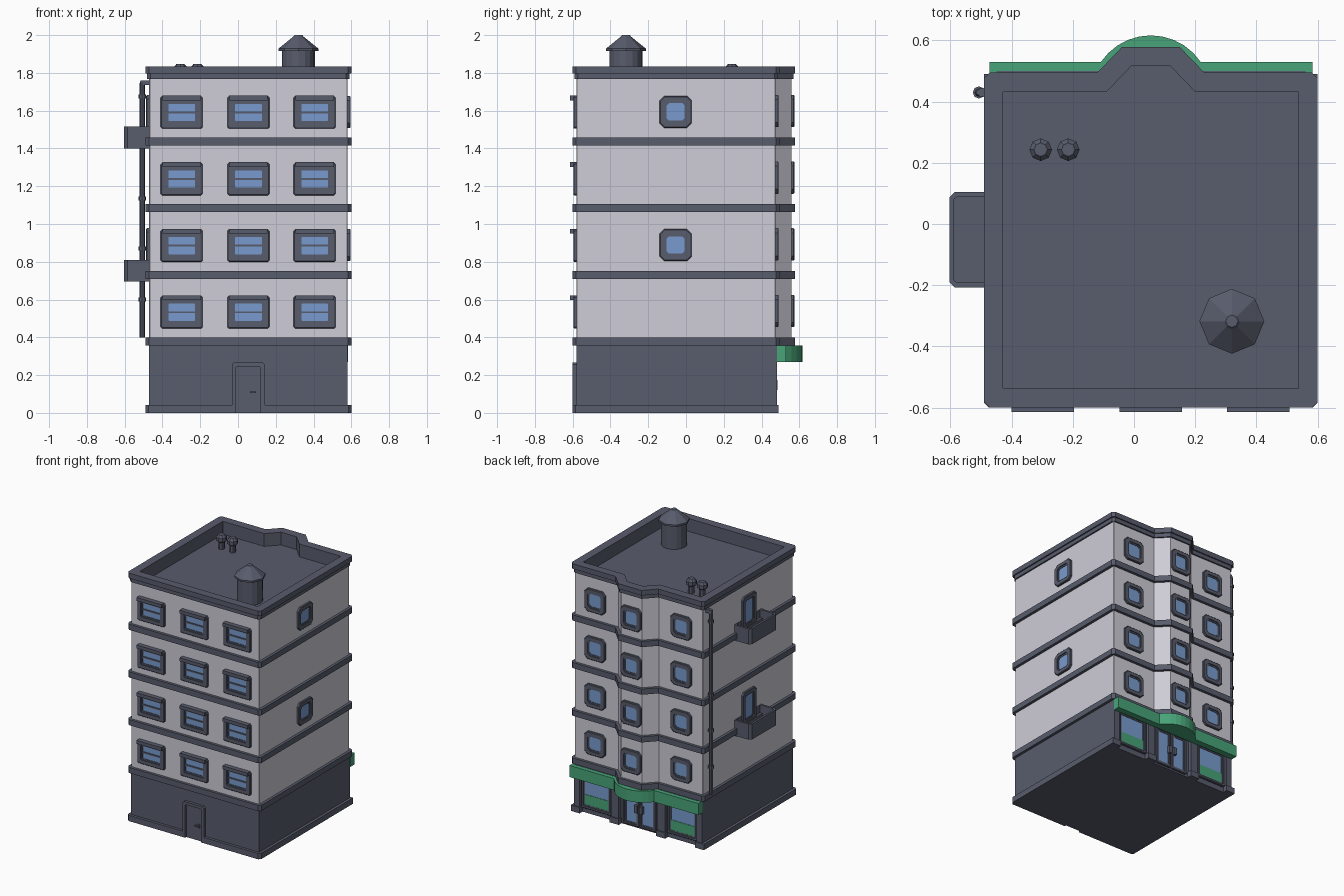
import bpy, bmesh, math
from mathutils import Matrix

if "Cube" in bpy.data.objects:
    bpy.data.objects.remove(bpy.data.objects["Cube"])


def material(name, rgb):
    m = bpy.data.materials.new(name)
    m.diffuse_color = (*rgb, 1)
    m.use_nodes = True
    m.node_tree.nodes["Principled BSDF"].inputs["Base Color"].default_value = m.diffuse_color
    return m


DARK = material("slate trim", (0.098, 0.107, 0.15))
WALL = material("pale plaster", (0.62, 0.61, 0.68))
GLASS = material("blue glass", (0.19, 0.33, 0.62))
GREEN = material("green awning", (0.065, 0.37, 0.19))


def loft(name, loops, mat, start=True, end=True, loc=(0, 0, 0), turn=0):
    """Bridge equal-length point loops, optionally capping both ends."""
    bm = bmesh.new()
    rings = [[bm.verts.new(p) for p in loop] for loop in loops]
    n = len(rings[0])
    for a, b in zip(rings, rings[1:]):
        for i in range(n):
            j = (i + 1) % n
            bm.faces.new((a[i], a[j], b[j], b[i]))
    if start:
        bm.faces.new(rings[0][::-1])
    if end:
        bm.faces.new(rings[-1])
    bmesh.ops.recalc_face_normals(bm, faces=bm.faces)
    me = bpy.data.meshes.new(name)
    bm.to_mesh(me)
    bm.free()
    me.materials.append(mat)
    ob = bpy.data.objects.new(name, me)
    ob.matrix_world = Matrix.Translation(loc) @ Matrix.Rotation(math.radians(turn), 4, 'Z')
    bpy.context.collection.objects.link(ob)
    return ob


def at_z(pts, z):
    return [(x, y, z) for x, y in pts]


def prism(name, pts, z0, z1, mat, **kw):
    return loft(name, [at_z(pts, z0), at_z(pts, z1)], mat, **kw)


def box(name, x0, x1, y0, y1, z0, z1, mat, **kw):
    return prism(name, [(x0, y0), (x1, y0), (x1, y1), (x0, y1)], z0, z1, mat, **kw)


def lathe(name, x, y, profile, n, mat):
    loops = [[(r * math.cos(2 * math.pi * i / n), r * math.sin(2 * math.pi * i / n), z)
              for i in range(n)] for r, z in profile]
    return loft(name, loops, mat, loc=(x, y, 0))


def octagon(w, h, c):
    w, h = w / 2, h / 2
    return [(-w, -h + c), (-w + c, -h), (w - c, -h), (w, -h + c),
            (w, h - c), (w - c, h), (-w + c, h), (-w, h - c)]


def panel_loop(w, h, c, y):
    return [(x, y, z) for x, z in octagon(w, h, c)]


def outline(d, bay=True, c=0.018):
    """Floor plan grown by d, with clipped corners and the rear bay."""
    l, r, f, b = -0.47 - d, 0.58 + d, -0.58 - d, 0.475 + d
    k = d * 0.5
    rear = [(0.22 + k, b), (0.14 + k, b + 0.083), (-0.03 - k, b + 0.083), (-0.11 - k, b)]
    return ([(l, f + c), (l + c, f), (r - c, f), (r, f + c), (r, b - c), (r - c, b)]
            + (rear if bay else []) + [(l + c, b), (l, b - c)])


# walls, floor bands
prism("upper_walls", outline(0, c=0.004), 0.37, 1.79, WALL, end=False)
for i, z in enumerate((0.356, 0.71, 1.063, 1.415)):
    prism(f"floor_band_{i + 1}", outline(0.02), z, z + 0.042, DARK)

# roof with parapet and sunken deck
inner = outline(-0.042, c=0.002)
loft("roof_parapet", [at_z(outline(0), 1.768), at_z(outline(0.011), 1.768),
                      at_z(outline(0.011), 1.797), at_z(outline(0.02), 1.797),
                      at_z(outline(0.02), 1.835), at_z(inner, 1.835), at_z(inner, 1.74)],
     DARK, start=False)

# roof fittings
lathe("chimney", 0.32, -0.318, [(0.088, 1.735), (0.088, 1.925)], 16, DARK)
lathe("chimney_cap", 0.32, -0.318, [(0.106, 1.915), (0.106, 1.928), (0.027, 1.992), (0.02, 2.0)], 8, DARK)
for i, x in enumerate((-0.305, -0.215)):
    lathe(f"roof_vent_{i + 1}", x, 0.243, [(0.022, 1.735), (0.022, 1.79), (0.037, 1.802),
                                           (0.037, 1.828), (0.022, 1.846)], 8, DARK)

# ground floor and plinth, notched at the service door
box("ground_floor", -0.47, 0.58, -0.58, 0.455, 0.002, 0.36, DARK)
prism("plinth", [(-0.49, -0.585), (-0.475, -0.6), (-0.015, -0.6), (-0.015, -0.58), (0.12, -0.58),
                 (0.12, -0.6), (0.585, -0.6), (0.6, -0.585), (0.6, 0.455), (-0.49, 0.455)],
      0, 0.043, DARK)

# service door
prism_pts = [(-0.033, 0), (-0.033, 0.255), (-0.022, 0.266), (0.131, 0.266), (0.142, 0.255), (0.142, 0),
             (0.118, 0), (0.118, 0.24), (0.112, 0.246), (-0.006, 0.246), (-0.012, 0.24), (-0.012, 0)]
loft("service_door_frame", [[(x, y, z) for x, z in prism_pts] for y in (-0.57, -0.6)], DARK)
box("service_door", -0.012, 0.118, -0.586, -0.57, 0, 0.246, DARK)
box("door_handle_plate", 0.083, 0.099, -0.592, -0.585, 0.092, 0.122, DARK)
box("door_handle", 0.064, 0.095, -0.6, -0.59, 0.104, 0.112, DARK)


def framed(name, loc, turn, w, h, c, rim=0.028, out=0.016):
    """Bevelled clipped-corner frame with a glass plate, facing local -y."""
    gw, gh = w - 2 * rim - 0.02, h - 2 * rim - 0.02
    loft(name + "_frame", [panel_loop(w, h, c, 0.005), panel_loop(w, h, c, -out + 0.004),
                           panel_loop(w - 0.008, h - 0.008, c, -out),
                           panel_loop(w - 2 * rim, h - 2 * rim, c * 0.7, -out),
                           panel_loop(w - 2 * rim, h - 2 * rim, c * 0.7, -0.009),
                           panel_loop(gw, gh, c * 0.5, -0.009),
                           panel_loop(gw, gh, c * 0.5, -0.002)],
         DARK, start=False, end=False, loc=loc, turn=turn)
    loft(name + "_glass", [panel_loop(gw, gh, c * 0.5, 0.003), panel_loop(gw, gh, c * 0.5, -0.005)],
         GLASS, loc=loc, turn=turn)


COLUMNS = (-0.298, 0.055, 0.406)
for f in range(4):
    z = 0.533 + f * 0.3525
    for k, x in enumerate(COLUMNS):
        # wide front windows with crossbar and hood
        name = f"front_window_{f + 1}_{k + 1}"
        loc = (x, -0.58, z)
        framed(name, loc, 0, 0.222, 0.172, 0.008, rim=0.03)
        box(name + "_crossbar", -0.076, 0.076, -0.011, 0, -0.005, 0.005, DARK, loc=loc)
        box(name + "_hood", -0.102, 0.102, -0.034, 0, 0.064, 0.089, DARK, loc=loc)
        # rear windows, the middle ones on the bay
        framed(f"rear_window_{f + 1}_{k + 1}", (x, 0.558 if k == 1 else 0.475, z + 0.007),
               180, 0.168, 0.17, 0.024)
    if f % 2:
        # side windows
        framed(f"side_window_{f + 1}", (0.58, -0.055, z + 0.003), 90, 0.17, 0.168, 0.024)
        # balcony doors and tray-shaped balconies
        framed(f"balcony_door_{f + 1}", (-0.47, -0.055, z - 0.028), -90, 0.16, 0.24, 0.02)
        zb = z - 0.19
        plan = [(-0.47, -0.208), (-0.585, -0.208), (-0.603, -0.19),
                (-0.603, 0.087), (-0.585, 0.105), (-0.47, 0.105)]
        well = [(-0.472, -0.192), (-0.578, -0.192), (-0.588, -0.184),
                (-0.588, 0.081), (-0.578, 0.089), (-0.472, 0.089)]
        loft(f"balcony_{f + 1}", [at_z(plan, zb), at_z(plan, zb + 0.115),
                                  at_z(well, zb + 0.115), at_z(well, zb + 0.03)], DARK)

# drainpipe with collars and elbow
profile = [(0.014, 0.4)]
for z in (0.6, 0.87, 1.135, 1.675):
    profile += [(0.014, z - 0.011), (0.02, z - 0.011), (0.02, z + 0.011), (0.014, z + 0.011)]
lathe("drainpipe", -0.507, 0.43, profile + [(0.014, 1.745), (0.009, 1.76)], 8, DARK)
box("drainpipe_elbow", -0.507, -0.465, 0.417, 0.443, 1.735, 1.761, DARK)

# shopfront piers with bases, lintel
for i, (x0, x1) in enumerate(((-0.47, -0.425), (-0.165, -0.105), (0.215, 0.275), (0.535, 0.58))):
    box(f"shop_pier_{i + 1}", x0, x1, 0.44, 0.482, 0.002, 0.357, DARK)
    e0, e1 = (0.02 if i == 0 else 0.007), (0.02 if i == 3 else 0.007)
    box(f"shop_pier_base_{i + 1}", x0 - e0, x1 + e1, 0.44, 0.49, 0, 0.043, DARK)
box("shop_lintel", -0.45, 0.56, 0.44, 0.5, 0.29, 0.357, DARK)

# display windows with green lower panel
for i, x in enumerate((COLUMNS[0], COLUMNS[2])):
    loc = (x, 0.455, 0.168)
    framed(f"shop_window_{i + 1}", loc, 180, 0.245, 0.26, 0.006, rim=0.016, out=0.018)
    box(f"shop_window_panel_{i + 1}", -0.096, 0.096, -0.008, 0, -0.104, -0.03, GREEN, loc=loc, turn=180)

# glazed double entrance door with pull handles
for i, s in enumerate((-1, 1)):
    framed(f"entrance_leaf_{i + 1}", (0.055 + s * 0.068, 0.455, 0.152), 180, 0.132, 0.28, 0.005, rim=0.014, out=0.014)
    box(f"entrance_handle_{i + 1}", 0.055 + s * 0.02 - 0.012, 0.055 + s * 0.02 + 0.012,
        0.46, 0.484, 0.12, 0.175, DARK)

# awning with a curved centre over the entrance
arc = [(0.055 + 0.1966 * math.cos(a), 0.42 + 0.1966 * math.sin(a))
       for a in (math.radians(34 + 112 * i / 10) for i in range(11))]
plan = [(-0.472, 0.482), (0.583, 0.482), (0.583, 0.53)] + arc + [(-0.472, 0.53)]
prism("awning", plan, 0.27, 0.3555, GREEN)
